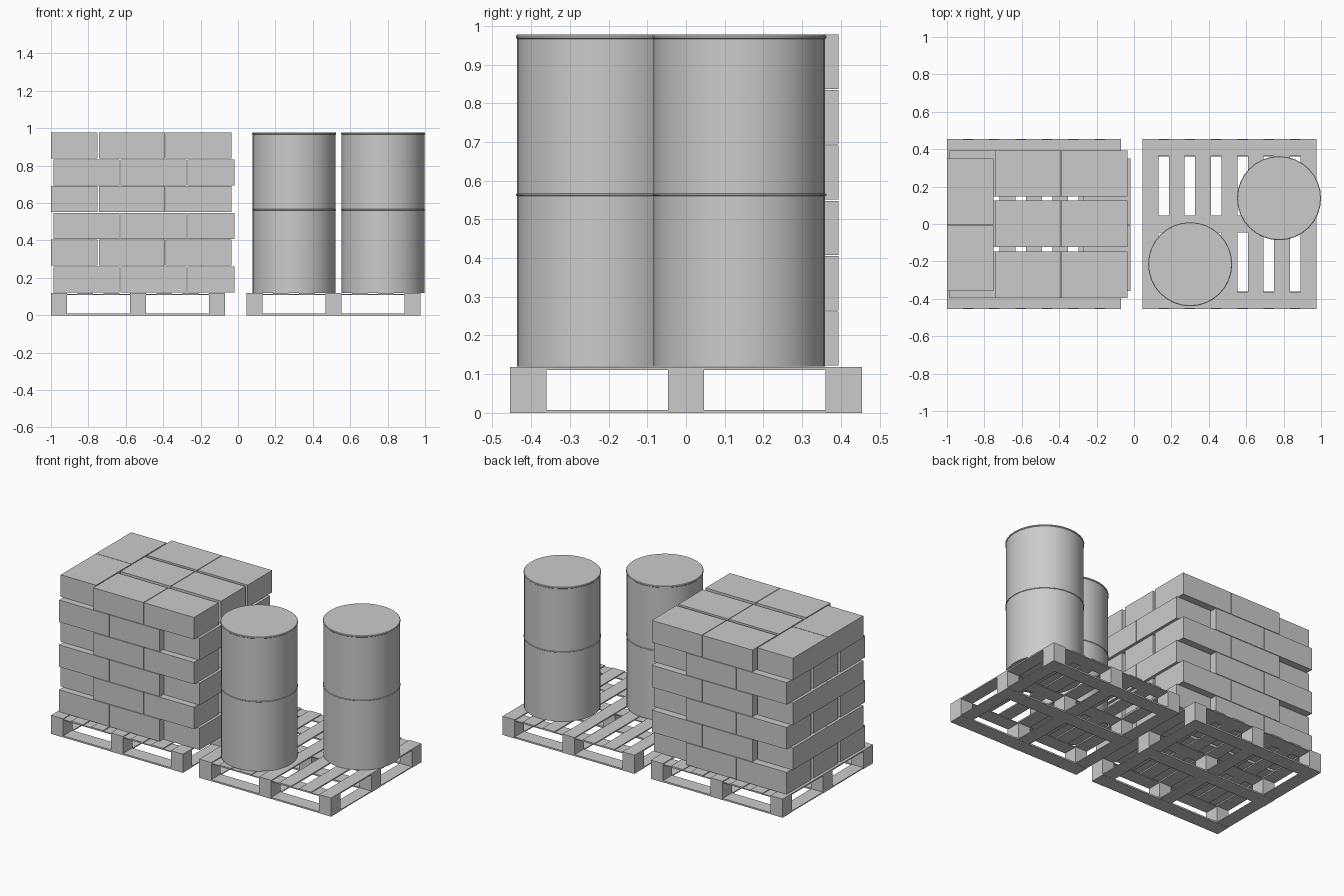
import bpy, bmesh, math
from mathutils import Matrix, Vector

cube = bpy.data.objects.get("Cube")
if cube:
    bpy.data.objects.remove(cube, do_unlink=True)

grey = bpy.data.materials.new("plain grey")
grey.use_nodes = True
colour = (0.6, 0.6, 0.6, 1)
grey.diffuse_color = colour
grey.node_tree.nodes["Principled BSDF"].inputs["Base Color"].default_value = colour


def finish(name, bm):
    mesh = bpy.data.meshes.new(name)
    bm.to_mesh(mesh)
    bm.free()
    mesh.materials.append(grey)
    obj = bpy.data.objects.new(name, mesh)
    bpy.context.collection.objects.link(obj)
    return obj


def add_box(bm, centre, size):
    bmesh.ops.create_cube(bm, size=1, matrix=Matrix.Translation(centre)
                          @ Matrix.Diagonal((*size, 1)))


def boxes(name, parts):
    bm = bmesh.new()
    for centre, size in parts:
        add_box(bm, Vector(centre), size)
    return finish(name, bm)


# Pallets: nine blocks, thin bottom frame, stringers and slatted deck
WIDTH, DEPTH, BLOCK_X, BLOCK_Y = 0.93, 0.91, 0.085, 0.094
PALLET_TOP = 0.119


def pallet(side, cx):
    xs = [cx + k * (WIDTH - BLOCK_X) / 2 for k in (-1, 0, 1)]
    ys = [k * (DEPTH - BLOCK_Y) / 2 for k in (-1, 0, 1)]
    boxes(side + "_pallet_blocks",
          [((x, y, 0.058), (BLOCK_X, BLOCK_Y, 0.116)) for x in xs for y in ys])
    boxes(side + "_pallet_bottom_boards_long",
          [((cx, y, 0.005), (WIDTH, BLOCK_Y - 0.002, 0.01)) for y in ys])
    boxes(side + "_pallet_bottom_boards_cross",
          [((x, 0, 0.004), (BLOCK_X - 0.002, DEPTH, 0.006)) for x in xs])
    boxes(side + "_pallet_stringers",
          [((cx, y, 0.111), (WIDTH, BLOCK_Y - 0.004, 0.006)) for y in ys])
    pitch = (WIDTH - BLOCK_X) / 6
    boxes(side + "_pallet_deck_boards",
          [((cx + k * pitch, 0, 0.115), (BLOCK_X, DEPTH, 0.008)) for k in range(-3, 4)])


pallet("right", -0.535)
pallet("left", 0.51)

# Stacked cartons: six layers, alternately mirrored along x
LONG, SHORT, LAYERS = 0.353, 0.25, 6
layer_step = (0.977 - PALLET_TOP) / LAYERS
for layer in range(LAYERS):
    start, sign = (-0.02, -1) if layer % 2 == 0 else (-1.0, 1)
    z = PALLET_TOP + (layer + 0.5) * layer_step
    height = layer_step - 0.003
    z += 0.0015
    parts = []
    for y in (-0.181, 0.175):
        parts.append(((start + sign * SHORT / 2, y, z), (SHORT, LONG, height)))
    for column in range(2):
        x = start + sign * (SHORT + 0.006 + LONG / 2 + column * (LONG + 0.004))
        for y in (-0.271, 0.0015, 0.27):
            parts.append(((x, y, z), (LONG, SHORT - 0.003, height)))
    boxes(f"carton_layer_{layer + 1}", parts)


# Drums: a turned profile with a middle hoop and top rim
def drum(name, cx, cy, segments=32):
    r, lip = 0.2215, 0.2245
    profile = [(0, 0.12), (r, 0.12), (r, 0.56), (lip, 0.562), (lip, 0.565), (r, 0.567),
               (r, 0.966), (lip, 0.969), (lip, 0.974), (r, 0.977), (0, 0.977)]
    bm = bmesh.new()
    verts = [bm.verts.new((x, 0, z)) for x, z in profile]
    edges = [bm.edges.new(pair) for pair in zip(verts, verts[1:])]
    bmesh.ops.spin(bm, geom=verts + edges, cent=(0, 0, 0), axis=(0, 0, 1),
                   angle=math.tau, steps=segments)
    bmesh.ops.remove_doubles(bm, verts=bm.verts, dist=0.0005)
    bmesh.ops.recalc_face_normals(bm, faces=bm.faces)
    obj = finish(name, bm)
    obj.location = (cx, cy, 0)
    bpy.ops.object.select_all(action='DESELECT')
    obj.select_set(True)
    bpy.context.view_layer.objects.active = obj
    bpy.ops.object.shade_smooth_by_angle(angle=math.radians(30))


drum("front_drum", 0.3, -0.215)
drum("back_drum", 0.7755, 0.138)
